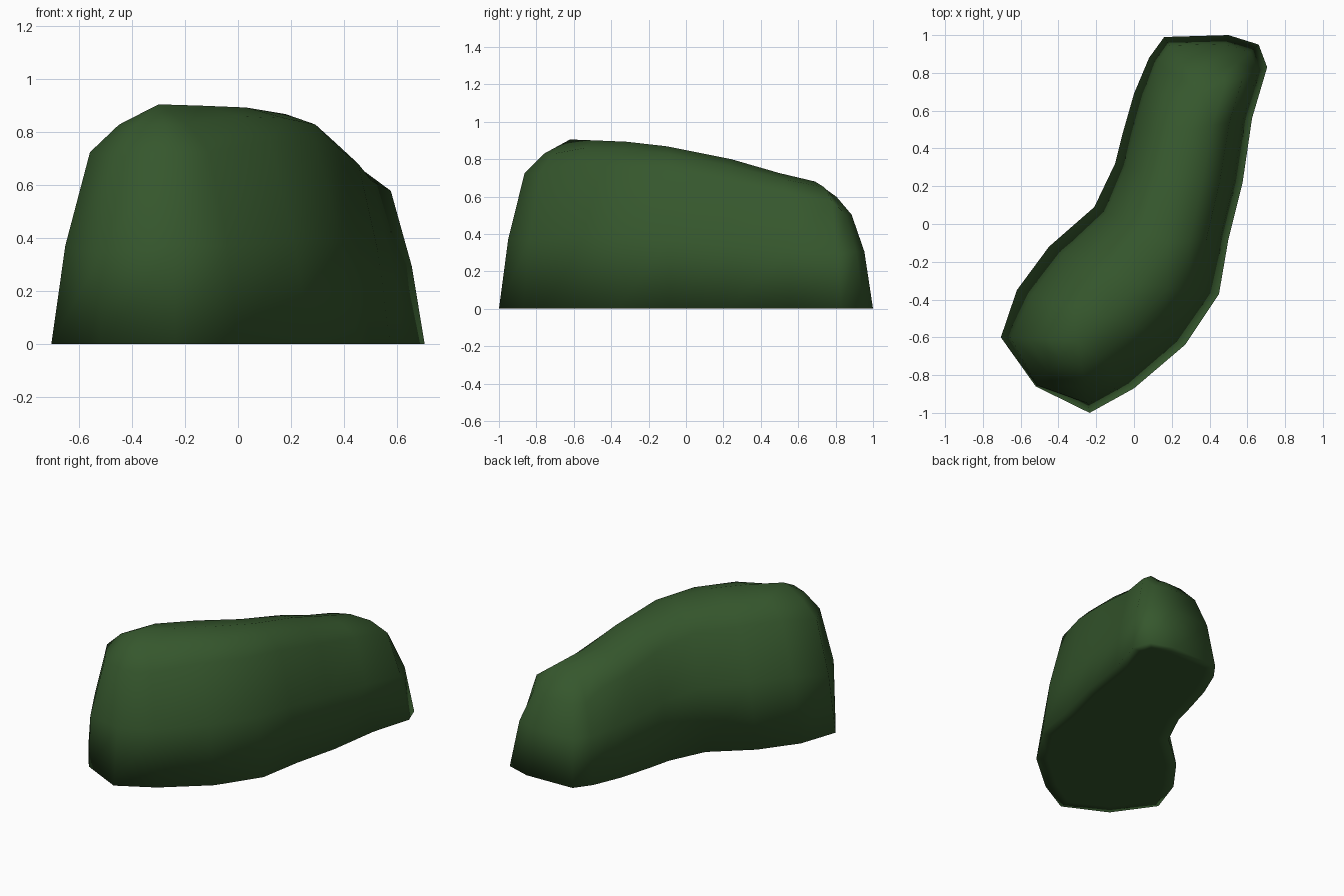
import bpy, bmesh
from mathutils import Vector

if "Cube" in bpy.data.objects:
    bpy.data.objects.remove(bpy.data.objects["Cube"])

# Stations along the bent hedge: left foot (x, y), right foot (x, y), ridge (x, y, z)
stations = [
    ((-.705, -.60), (0, -.87), (-.30, -.62, .905)),
    ((-.62, -.35), (.27, -.64), (-.14, -.49, .90)),
    ((-.45, -.12), (.45, -.37), (.03, -.32, .893)),
    ((-.21, .09), (.50, -.08), (.18, -.10, .868)),
    ((-.10, .32), (.575, .22), (.25, .24, .80)),
    ((-.06, .48), (.625, .56), (.30, .50, .725)),
    ((0, .69), (.705, .83), (.36, .69, .68)),
]
front_end = [(-.52, -.86), (-.235, -1.0)]
back_end = [(.66, .95), (.50, 1.0), (.16, .99), (.08, .88)]

# Wall profiles: (share of the way to the ridge, share of ridge height)
corner = [(0, 0), (.03, .38), (.30, .78), (.60, .915)]
front = [(0, 0), (.13, .41), (.36, .80), (.63, .915)]
right = [(0, 0), (.14, .43), (.37, .85), (.65, .955)]
left = [(0, 0), (.17, .47), (.38, .85), (.63, .96)]
back = [(0, 0), (.15, .45), (.37, .74), (.63, .88)]

# Closed outline: foot point, the ridge point it rises to, and its profile
first, last = stations[0][2], stations[-1][2]
outline = [(front_end[0], first, corner), (front_end[1], first, front)]
outline += [(r, c, front if c is first else right) for _, r, c in stations]
outline += [(p, last, back) for p in back_end]
outline += [(l, c, front if c is first else left) for l, _, c in reversed(stations)]


def wall_point(foot, ridge, step):
    t, f = step
    x, y = foot
    return Vector((x + (ridge[0] - x) * t, y + (ridge[1] - y) * t, ridge[2] * f))


bm = bmesh.new()
rings = [[bm.verts.new(wall_point(p, c, prof[k])) for p, c, prof in outline]
         for k in range(4)]
ridge = {c: bm.verts.new(c) for _, _, c in stations}
rings.append([ridge[c] for _, c, _ in outline])

# Walls and crown; quads collapse to triangles where ridge points are shared
n = len(outline)
for low, high in zip(rings, rings[1:]):
    for i in range(n):
        j = (i + 1) % n
        bm.faces.new(list(dict.fromkeys((low[i], low[j], high[j], high[i]))))
# Underside, with a narrow rim so its middle stays flat
floor = bm.faces.new(list(reversed(rings[0])))
bmesh.ops.recalc_face_normals(bm, faces=bm.faces)
bmesh.ops.inset_region(bm, faces=[floor], thickness=.07)
for face in bm.faces:
    face.smooth = True

mesh = bpy.data.meshes.new("hedge")
bm.to_mesh(mesh)
bm.free()
green = bpy.data.materials.new("leaf green")
green.diffuse_color = (.036, .095, .026, 1)
green.use_nodes = True
green.node_tree.nodes["Principled BSDF"].inputs["Base Color"].default_value = green.diffuse_color
mesh.materials.append(green)
bpy.context.collection.objects.link(bpy.data.objects.new("hedge", mesh))
